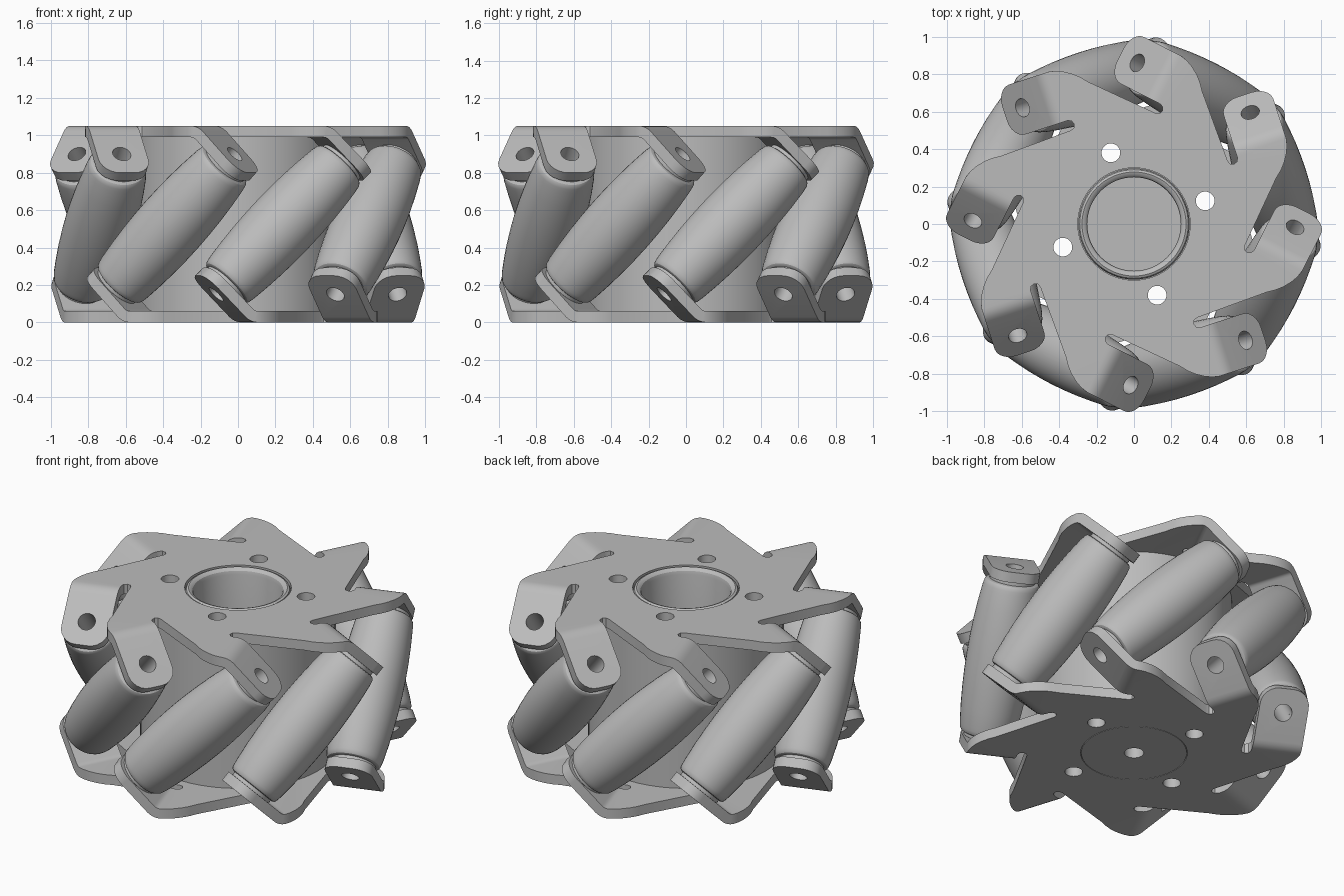
import bpy, bmesh
from math import pi, sin, cos, radians
from mathutils import Matrix, Vector

if "Cube" in bpy.data.objects:
    bpy.data.objects.remove(bpy.data.objects["Cube"])

COUNT = 8                 # rollers around the wheel
START = radians(18)       # angle of the first roller
HEIGHT, MID = 1.05, 0.525
AXIS_R = 0.775            # distance of roller centres from the hub axis
THICK = 0.06              # sheet thickness
TAB_IN, TAB_OUT = 0.635, 0.915
BEND_V, BEND_R = 0.184, 0.1

grey = bpy.data.materials.new("plain grey")
grey.use_nodes = True
grey.diffuse_color = (0.5, 0.5, 0.5, 1)
grey.node_tree.nodes["Principled BSDF"].inputs["Base Color"].default_value = (0.5, 0.5, 0.5, 1)


def make_object(name, bm):
    bmesh.ops.recalc_face_normals(bm, faces=bm.faces)
    mesh = bpy.data.meshes.new(name)
    bm.to_mesh(mesh)
    bm.free()
    mesh.materials.append(grey)
    obj = bpy.data.objects.new(name, mesh)
    bpy.context.collection.objects.link(obj)
    return obj


def activate(obj):
    bpy.ops.object.select_all(action='DESELECT')
    obj.select_set(True)
    bpy.context.view_layer.objects.active = obj


def smooth(obj):
    activate(obj)
    bpy.ops.object.shade_smooth_by_angle(angle=radians(30))


def lathe(name, profile, steps, closed=False):
    """Turn an (r, z) profile around z."""
    bm = bmesh.new()
    verts = [bm.verts.new((r, 0, z)) for r, z in profile]
    pairs = list(zip(verts, verts[1:]))
    if closed:
        pairs.append((verts[-1], verts[0]))
    edges = [bm.edges.new(p) for p in pairs]
    bmesh.ops.spin(bm, geom=verts + edges, cent=(0, 0, 0), axis=(0, 0, 1),
                   angle=2 * pi, steps=steps)
    bmesh.ops.remove_doubles(bm, verts=bm.verts, dist=1e-4)
    return make_object(name, bm)


def rods(name, specs):
    """Cutter made of (radius, length, matrix) cylinders."""
    bm = bmesh.new()
    for radius, length, matrix in specs:
        bmesh.ops.create_cone(bm, cap_ends=True, segments=32, radius1=radius,
                              radius2=radius, depth=length, matrix=matrix)
    obj = make_object(name, bm)
    obj.hide_render = True
    return obj


def cut(obj, cutter):
    activate(obj)
    mod = obj.modifiers.new("cut", 'BOOLEAN')
    mod.operation, mod.solver, mod.object = 'DIFFERENCE', 'EXACT', cutter
    bpy.ops.object.modifier_apply(modifier=mod.name)


def turn(i):
    return Matrix.Rotation(START + i * 2 * pi / COUNT, 4, 'Z')


def roller_frame(i):
    return (turn(i) @ Matrix.Translation((AXIS_R, 0, MID))
            @ Matrix.Rotation(-pi / 4, 4, 'X'))


# Cutters for bolt holes, axle holes and the hub opening
bolts = rods("bolt_cutter", [(0.05, 3, turn(2 * i) @ Matrix.Translation((0.4, 0, 0)))
                             for i in range(4)])
axles = rods("axle_cutter", [(0.05, 1.24, roller_frame(i)) for i in range(COUNT)])
core = lathe("core_cutter", [(0, -1), (0.3, -1), (0.3, 2), (0, 2)], 64)
core.hide_render = True

# Hub: drum with collars, deep bore from above and blind shaft hole below
hub = lathe("hub", [(0, 0.2), (0.055, 0.2), (0.055, 0), (0.297, 0), (0.297, 0.055),
                    (0.55, 0.055), (0.55, 0.995), (0.297, 0.995), (0.297, 1.03),
                    (0.29, 1.044), (0.278, HEIGHT), (0.266, 1.046), (0.255, 1.035),
                    (0.25, 1.015), (0.25, 0.3), (0, 0.3)], 64)
cut(hub, bolts)
smooth(hub)

# Rollers: barrel with rounded ends, collars and an axle bore
half = [(0.05, 0.475), (0.125, 0.475), (0.13, 0.47), (0.13, 0.45), (0.138, 0.45),
        (0.149, 0.445), (0.156, 0.435), (0.159, 0.42)]
barrel = [(0.188 - 0.033 * (k / 10 / 0.46) ** 2, k / 10) for k in range(4, -5, -1)]
profile = half + barrel + [(r, -z) for r, z in reversed(half)]
roller = lathe("roller_1", profile, 40, closed=True)
smooth(roller)
roller.matrix_world = roller_frame(0)
for i in range(1, COUNT):
    copy = bpy.data.objects.new(f"roller_{i + 1}", roller.data)
    bpy.context.collection.objects.link(copy)
    copy.matrix_world = roller_frame(i)

# Side plates: sheet with slots and eight tabs folded square to the rollers
ARC = BEND_R * pi / 4
TAB_LEN = ARC + 0.312


def fold(u, s):
    """Point on the folded tab, s along the sheet beyond the bend start."""
    a = min(s, ARC) / BEND_R
    rest = max(s - ARC, 0) * cos(pi / 4)
    return Vector((u, BEND_V + BEND_R * sin(a) + rest,
                   HEIGHT - BEND_R * (1 - cos(a)) - rest))


shoulder = [(0.80, 0), (0.835, 0.03), (0.865, 0.065), (0.89, 0.105), (0.907, 0.145)]
slot = [(0.635, 0.165), (0.626, 0.147), (0.607, 0.139), (0.588, 0.147), (0.58, 0.165)]


def make_plate(name, matrix):
    bm = bmesh.new()
    outline = []
    for i in range(COUNT):
        add = lambda p: bm.verts.new(turn(i) @ p)
        flat = lambda pts: [add(Vector((u, v, HEIGHT))) for u, v in pts]
        outer, inner = add(fold(TAB_OUT, 0)), add(fold(TAB_IN, 0))
        outline += flat(shoulder) + [outer, inner] + flat(slot)
        for k in range(1, 5):
            o, n = add(fold(TAB_OUT, ARC * k / 4)), add(fold(TAB_IN, ARC * k / 4))
            bm.faces.new((inner, outer, o, n))
            outer, inner = o, n
        tip = []
        for centre, first in ((TAB_OUT - 0.1, 0), (TAB_IN + 0.1, pi / 2)):
            for k in range(7):
                a = first + k * pi / 12
                tip.append(add(fold(centre + 0.1 * cos(a), TAB_LEN - 0.1 + 0.1 * sin(a))))
        bm.faces.new([inner, outer] + tip)
    bm.faces.new(outline)
    obj = make_object(name, bm)
    if max(obj.data.polygons, key=lambda p: p.area).normal.z < 0:
        obj.data.flip_normals()
    activate(obj)
    mod = obj.modifiers.new("sheet", 'SOLIDIFY')
    mod.thickness, mod.offset, mod.use_even_offset = THICK, -1, True
    bpy.ops.object.modifier_apply(modifier=mod.name)
    obj.data.transform(matrix)
    for cutter in (bolts, axles, core):
        cut(obj, cutter)
    smooth(obj)


lift = Matrix.Translation((0, 0, MID))
flip = lift @ turn(0) @ Matrix.Rotation(pi, 4, 'X') @ turn(0).inverted() @ lift.inverted()
make_plate("top_plate", Matrix.Identity(4))
make_plate("bottom_plate", flip)

for cutter in (bolts, axles, core):
    bpy.data.objects.remove(cutter)
